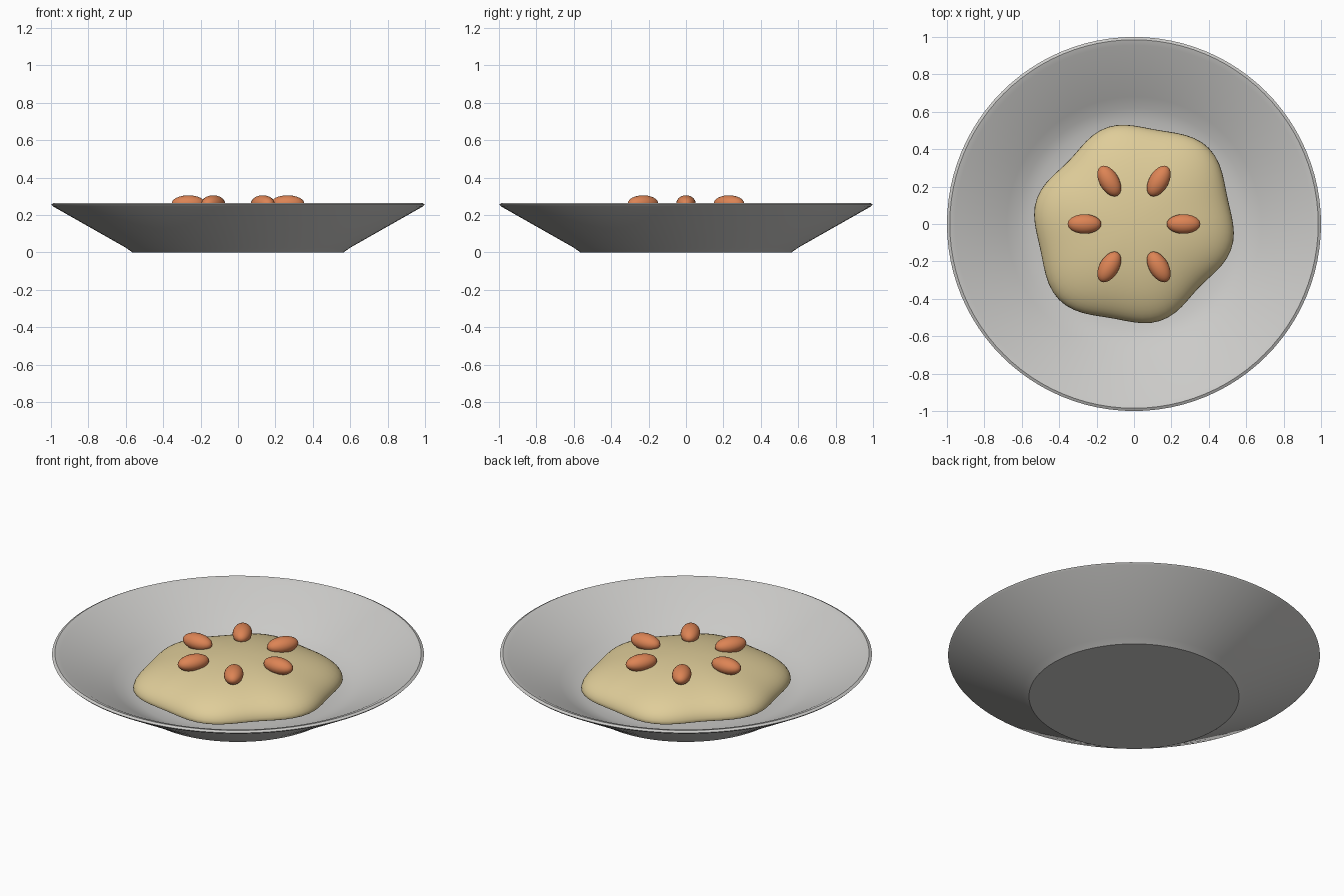
import bpy, bmesh, math
from mathutils import Matrix

cube = bpy.data.objects.get("Cube")
if cube:
    bpy.data.objects.remove(cube, do_unlink=True)


def material(name, rgb):
    mat = bpy.data.materials.new(name)
    mat.use_nodes = True
    mat.diffuse_color = (*rgb, 1)
    mat.node_tree.nodes["Principled BSDF"].inputs["Base Color"].default_value = (*rgb, 1)
    return mat


def finish(bm, name, mat, angle):
    bmesh.ops.recalc_face_normals(bm, faces=bm.faces)
    mesh = bpy.data.meshes.new(name)
    bm.to_mesh(mesh)
    bm.free()
    mesh.materials.append(mat)
    obj = bpy.data.objects.new(name, mesh)
    bpy.context.collection.objects.link(obj)
    bpy.ops.object.select_all(action='DESELECT')
    obj.select_set(True)
    bpy.context.view_layer.objects.active = obj
    bpy.ops.object.shade_smooth_by_angle(angle=math.radians(angle))
    return obj


china = material("pale_grey_china", (0.60, 0.595, 0.58))
cream = material("cream_mash", (0.74, 0.61, 0.32))
brown = material("orange_brown_nut", (0.72, 0.23, 0.09))

# Plate: one profile spun around the vertical axis
profile = [(0, 0), (0.565, 0), (0.6, 0.025), (0.99, 0.246), (1, 0.256), (0.985, 0.264),
           (0.955, 0.255), (0.68, 0.1), (0.62, 0.07), (0.56, 0.05), (0.48, 0.042), (0, 0.04)]
bm = bmesh.new()
verts = [bm.verts.new((r, 0, z)) for r, z in profile]
edges = [bm.edges.new(pair) for pair in zip(verts, verts[1:])]
bmesh.ops.spin(bm, geom=verts + edges, cent=(0, 0, 0), axis=(0, 0, 1),
               angle=math.tau, steps=96, use_merge=True)
bmesh.ops.remove_doubles(bm, verts=bm.verts, dist=0.0005)
finish(bm, "plate", china, 26)


# Mash: a flattened dome with a gently lobed outline, resting on the plate
def outline(a):
    return (0.528 + 0.022 * math.cos(2 * (a - math.radians(45)))
            + 0.02 * math.cos(6 * (a - math.radians(46))))


bm = bmesh.new()
bmesh.ops.create_uvsphere(bm, u_segments=72, v_segments=36, radius=1)
for v in bm.verts:
    flat = math.hypot(v.co.x, v.co.y)
    angle = math.atan2(v.co.y, v.co.x)
    radius = 0.53 + (outline(angle) - 0.53) * flat
    height = 0.175 if v.co.z > 0 else 0.035
    v.co = (v.co.x * radius, v.co.y * radius, 0.083 + v.co.z * height)
finish(bm, "mash_mound", cream, 60)

# Nuts: six flattened ovals in a ring, each pointing outward
for i in range(6):
    bm = bmesh.new()
    bmesh.ops.create_uvsphere(bm, u_segments=24, v_segments=16, radius=1)
    bmesh.ops.transform(bm, verts=bm.verts, matrix=Matrix.Diagonal((0.09, 0.052, 0.045, 1)))
    place = Matrix.Rotation(math.tau * i / 6, 4, 'Z') @ Matrix.Translation((0.265, 0, 0.26))
    bmesh.ops.transform(bm, verts=bm.verts, matrix=place)
    finish(bm, f"nut_{i + 1}", brown, 60)
